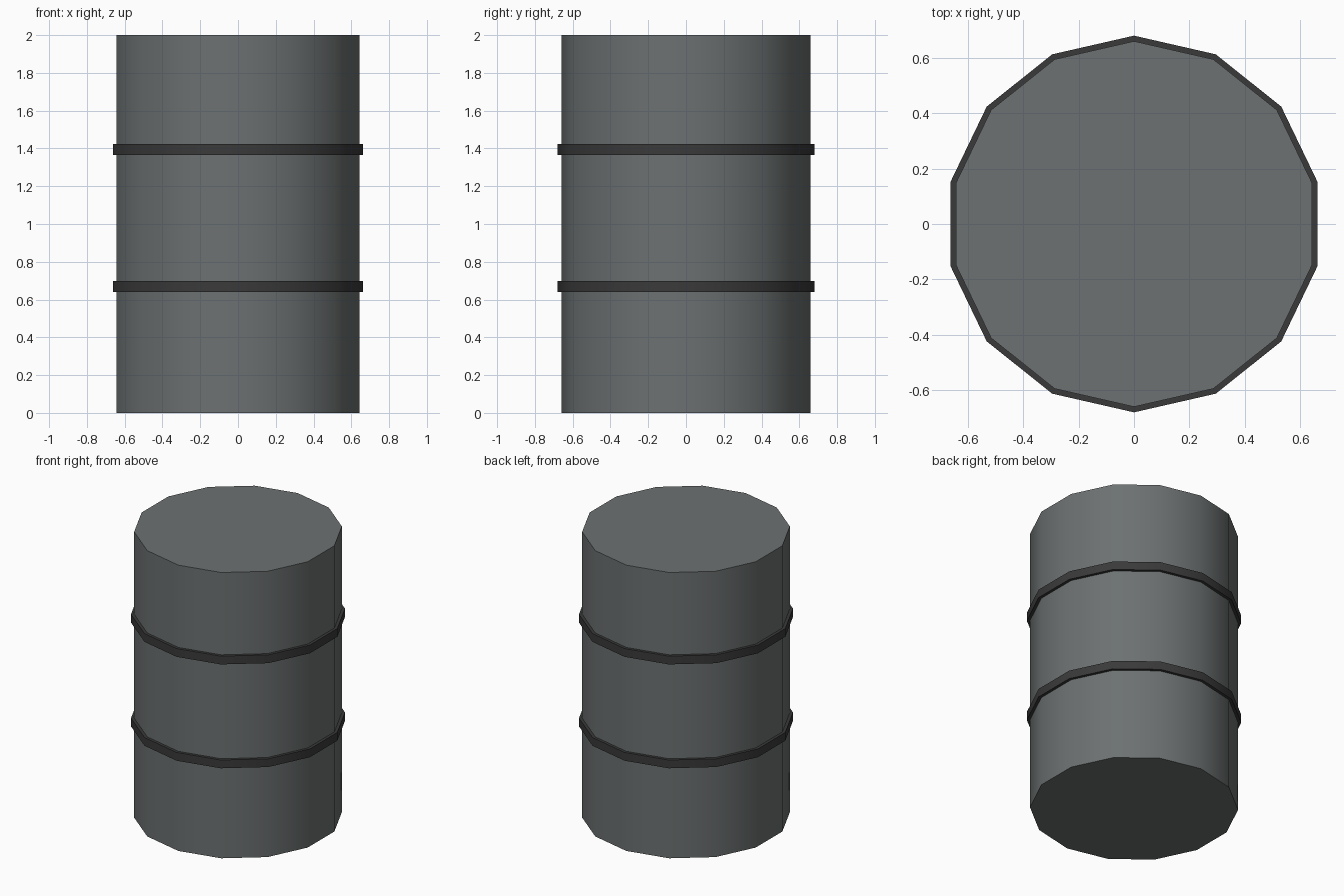
import bpy
import math

if "Cube" in bpy.data.objects:
    bpy.data.objects.remove(bpy.data.objects["Cube"])

SIDES = 14


def make_material(name, colour):
    mat = bpy.data.materials.new(name)
    mat.diffuse_color = (*colour, 1.0)
    mat.use_nodes = True
    mat.node_tree.nodes["Principled BSDF"].inputs["Base Color"].default_value = mat.diffuse_color
    return mat


def drum_part(name, radius, z_low, z_high, mat):
    """Upright 14-sided cylinder with smooth walls and sharp rims."""
    bpy.ops.mesh.primitive_cylinder_add(
        vertices=SIDES, radius=radius, depth=z_high - z_low,
        location=(0, 0, (z_low + z_high) / 2))
    obj = bpy.context.object
    obj.name = name
    obj.data.materials.append(mat)
    bpy.ops.object.shade_smooth_by_angle(angle=math.radians(40))
    return obj


steel = make_material("grey_steel", (0.150, 0.164, 0.164))
dark = make_material("dark_band", (0.042, 0.042, 0.042))

# Barrel body
drum_part("barrel_body", 0.66, 0.0, 2.0, steel)

# Two raised hoops around the body
for name, z in (("lower_hoop", 0.668), ("upper_hoop", 1.395)):
    drum_part(name, 0.68, z - 0.029, z + 0.029, dark)
